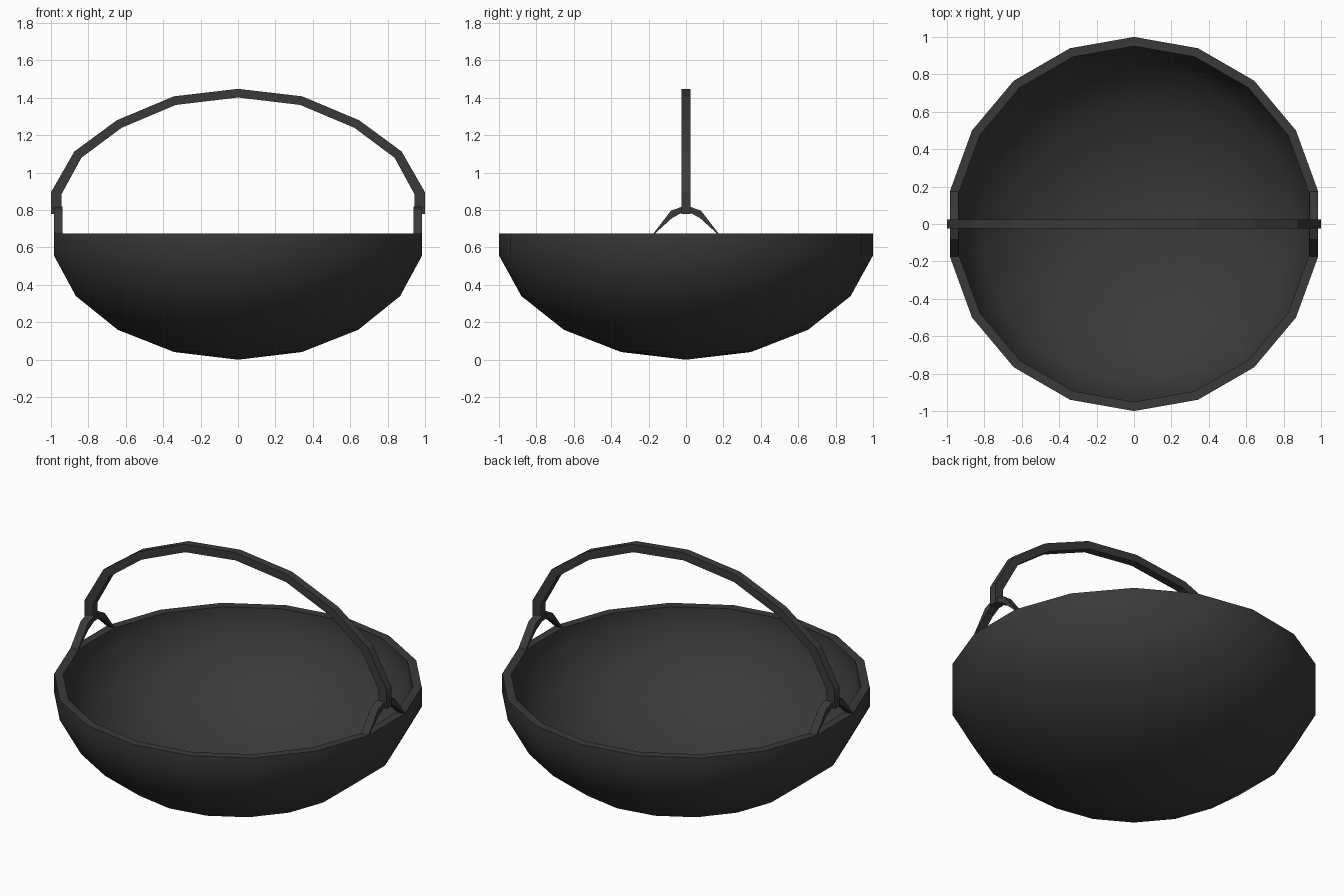
import bpy, bmesh, math

cube = bpy.data.objects.get("Cube")
if cube:
    bpy.data.objects.remove(cube, do_unlink=True)

# One dark iron colour for everything
iron = bpy.data.materials.new("dark_iron")
iron.use_nodes = True
iron.diffuse_color = (0.042, 0.042, 0.042, 1)
iron.node_tree.nodes["Principled BSDF"].inputs["Base Color"].default_value = iron.diffuse_color


def finish(name, bm, smooth=False):
    bmesh.ops.recalc_face_normals(bm, faces=bm.faces)
    mesh = bpy.data.meshes.new(name)
    bm.to_mesh(mesh)
    bm.free()
    mesh.materials.append(iron)
    obj = bpy.data.objects.new(name, mesh)
    bpy.context.collection.objects.link(obj)
    if smooth:
        bpy.ops.object.select_all(action='DESELECT')
        obj.select_set(True)
        bpy.context.view_layer.objects.active = obj
        bpy.ops.object.shade_smooth_by_angle(angle=math.radians(45))
    return obj


def prism(name, sections):
    """Skin a closed row of four-cornered sections with capped ends."""
    bm = bmesh.new()
    rows = [[bm.verts.new(p) for p in s] for s in sections]
    for a, b in zip(rows, rows[1:]):
        for i in range(4):
            j = (i + 1) % 4
            bm.faces.new((a[i], a[j], b[j], b[i]))
    bm.faces.new(rows[0])
    bm.faces.new(rows[-1])
    return finish(name, bm)


# Bowl: outer and inner profile (radius, height) spun in 18 sides
profile = [(0, 0), (0.347, 0.041), (0.653, 0.16), (0.88, 0.34), (1, 0.558), (1, 0.675),
           (0.951, 0.675), (0.951, 0.57), (0.84, 0.372), (0.629, 0.203), (0.338, 0.09), (0, 0.05)]
bm = bmesh.new()
verts = [bm.verts.new((0, r, z)) for r, z in profile]
edges = [bm.edges.new(pair) for pair in zip(verts, verts[1:])]
bmesh.ops.spin(bm, geom=verts + edges, cent=(0, 0, 0), axis=(0, 0, 1),
               angle=math.tau, steps=18, use_merge=True)
bmesh.ops.remove_doubles(bm, verts=bm.verts, dist=0.0005)
finish("bowl", bm, smooth=True)

# Handle: square bar over the bowl, given as outer and inner points of one half
outer = [(1, 0.78), (1, 0.895), (0.875, 1.113), (0.648, 1.28), (0.343, 1.408), (0, 1.448)]
inner = [(0.945, 0.78), (0.945, 0.882), (0.837, 1.08), (0.622, 1.24), (0.333, 1.362), (0, 1.402)]
half = list(zip(outer, inner))
arch = half + [((-a, az), (-b, bz)) for (a, az), (b, bz) in half[-2::-1]]
w = 0.023
prism("handle", [[(a, -w, az), (a, w, az), (b, w, bz), (b, -w, bz)]
                 for (a, az), (b, bz) in arch])

# Lugs: tapered legs rising from the rim to the handle ends
leg = [((0.174, 0.675), (0.165, 0.675)), ((0.08, 0.797), (0.075, 0.757)),
       ((0.015, 0.82), (0.015, 0.79))]
for side, side_name in ((1, "left"), (-1, "right")):
    for end, end_name in ((1, "back"), (-1, "front")):
        sections = [[(side * 0.985, end * a, az), (side * 0.937, end * a, az),
                     (side * 0.937, end * b, bz), (side * 0.985, end * b, bz)]
                    for (a, az), (b, bz) in leg]
        prism(f"{side_name}_{end_name}_lug", sections)
